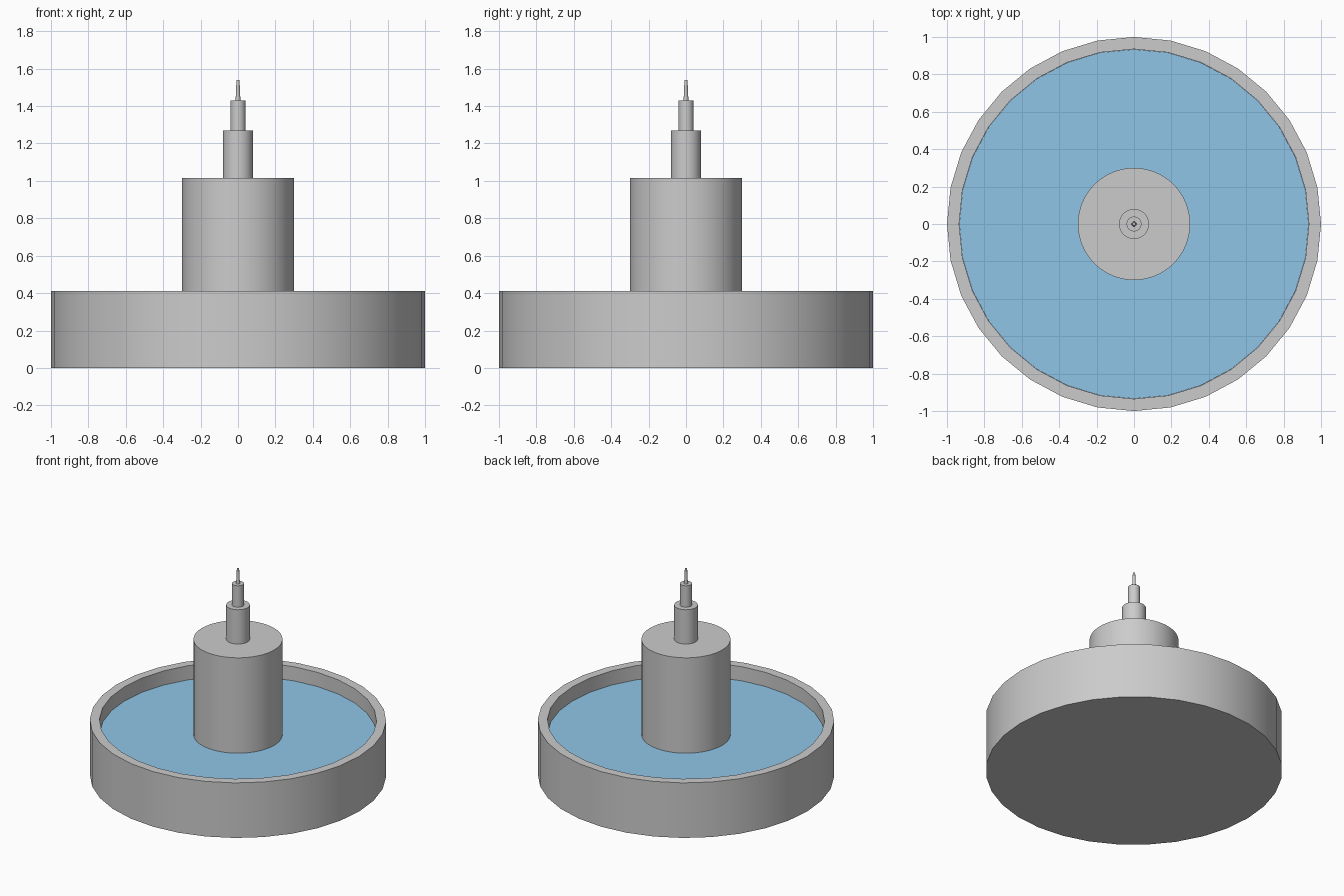
import bpy
import math

if "Cube" in bpy.data.objects:
    bpy.data.objects.remove(bpy.data.objects["Cube"])


def lathe(name, profile, sides):
    """Revolve an (r, z) profile about z; end points get flat caps."""
    verts, faces = [], []
    for r, z in profile:
        for i in range(sides):
            a = 2 * math.pi * i / sides
            verts.append((r * math.cos(a), r * math.sin(a), z))
    rings = len(profile)
    for k in range(rings - 1):
        for i in range(sides):
            j = (i + 1) % sides
            faces.append((k * sides + i, k * sides + j,
                          (k + 1) * sides + j, (k + 1) * sides + i))
    faces.append(tuple(reversed(range(sides))))
    faces.append(tuple(range((rings - 1) * sides, rings * sides)))
    mesh = bpy.data.meshes.new(name)
    mesh.from_pydata(verts, [], faces)
    obj = bpy.data.objects.new(name, mesh)
    bpy.context.collection.objects.link(obj)
    bpy.ops.object.select_all(action='DESELECT')
    obj.select_set(True)
    bpy.context.view_layer.objects.active = obj
    bpy.ops.object.shade_smooth_by_angle(angle=math.radians(30))
    return obj


RIM_Z, WATER_Z, FLOOR_Z = 0.41, 0.305, 0.06
INNER_R = 0.935

# Open basin with a raised rim and an inner floor
lathe("basin", [(1, 0), (1, RIM_Z), (INNER_R, RIM_Z), (INNER_R, FLOOR_Z)], 32)

# Water filling the basin
water = lathe("water", [(INNER_R - 0.001, FLOOR_Z + 0.01), (INNER_R - 0.001, WATER_Z)], 32)
blue = bpy.data.materials.new("water_blue")
blue.diffuse_color = (0.28, 0.56, 0.8, 1)
blue.use_nodes = True
blue.node_tree.nodes["Principled BSDF"].inputs["Base Color"].default_value = blue.diffuse_color
water.data.materials.append(blue)

# Stepped central column and nozzle: name, bottom radius, top radius, bottom, top
tiers = [
    ("column", 0.30, 0.30, FLOOR_Z, 1.015),
    ("upper_column", 0.08, 0.08, 1.015, 1.27),
    ("nozzle_base", 0.04, 0.04, 1.27, 1.43),
    ("nozzle_tip", 0.013, 0.008, 1.43, 1.54),
]
for name, r0, r1, z0, z1 in tiers:
    lathe(name, [(r0, z0), (r1, z1)], 64 if r0 > 0.1 else 32)
